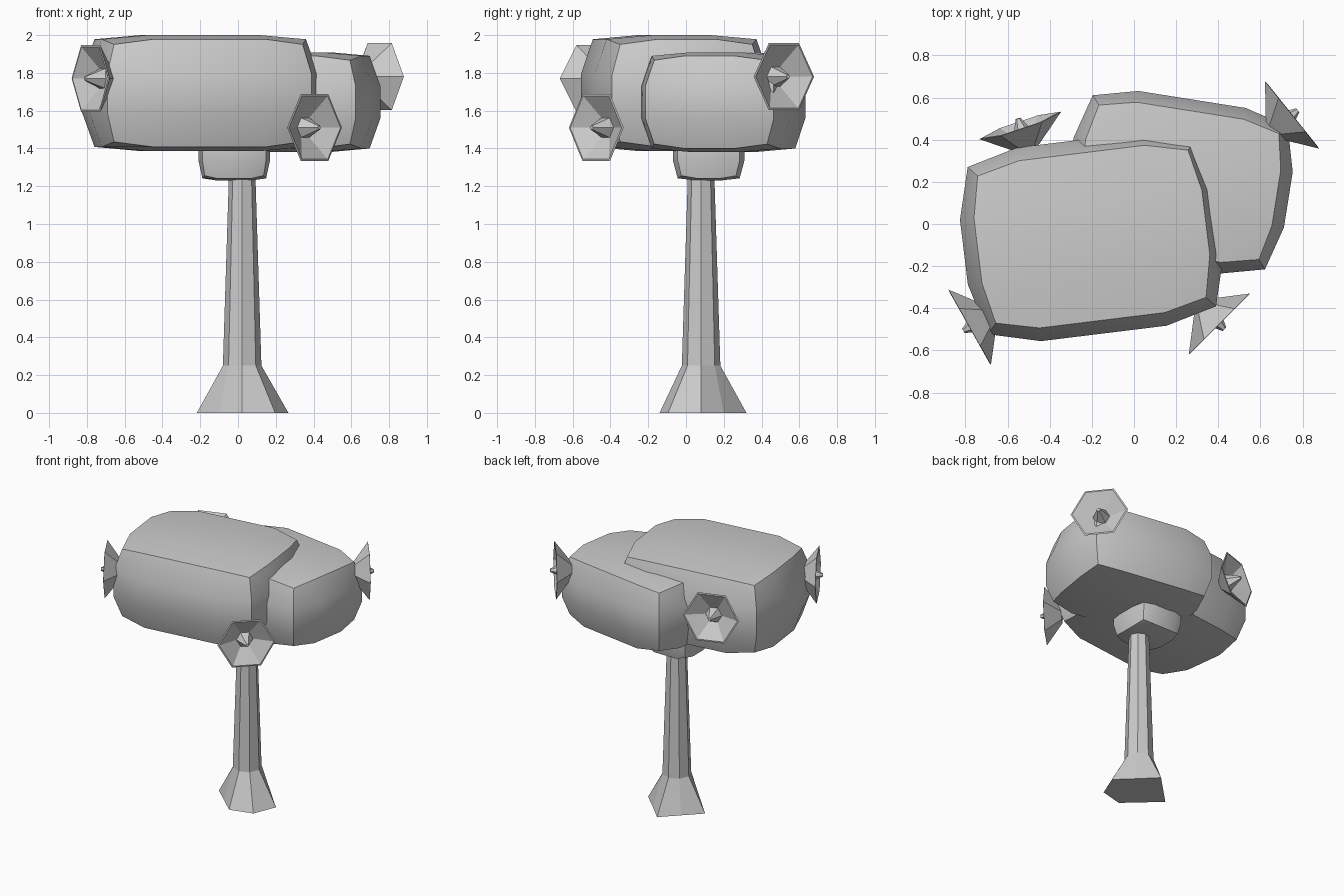
import bpy, bmesh, math
from mathutils import Vector

if "Cube" in bpy.data.objects:
    bpy.data.objects.remove(bpy.data.objects["Cube"])


def finish(bm, name, loc, smooth=False):
    bmesh.ops.recalc_face_normals(bm, faces=bm.faces)
    me = bpy.data.meshes.new(name)
    bm.to_mesh(me)
    bm.free()
    ob = bpy.data.objects.new(name, me)
    bpy.context.collection.objects.link(ob)
    ob.location = loc
    if smooth:
        bpy.ops.object.select_all(action='DESELECT')
        ob.select_set(True)
        bpy.context.view_layer.objects.active = ob
        bpy.ops.object.shade_smooth_by_angle(angle=math.radians(32))
    return ob


def loft(bm, rings, close_ends=True):
    """Join equal-sized rings of points with quads."""
    vs = [[bm.verts.new(p) for p in ring] for ring in rings]
    n = len(vs[0])
    for a, b in zip(vs, vs[1:]):
        for i in range(n):
            j = (i + 1) % n
            bm.faces.new((a[i], a[j], b[j], b[i]))
    if close_ends:
        bm.faces.new(vs[0])
        bm.faces.new(vs[-1])


def ring(n, r, z):
    return [(r * math.cos(math.tau * i / n), r * math.sin(math.tau * i / n), z) for i in range(n)]


def puffy_box(name, loc, turn, scale):
    """Cube cut 3 x 3 per side, with corners and edges pulled in."""
    bm = bmesh.new()
    bmesh.ops.create_cube(bm, size=2)
    bmesh.ops.subdivide_edges(bm, edges=bm.edges[:], cuts=2, use_grid_fill=True)
    outer = ((.612, .545, .503), (.463, .40, .352), (.307, .285, .258))  # face, edge, corner
    inner = (.30, .155, .10)
    for v in bm.verts:
        n = sum(abs(c) > .9 for c in v.co)
        for k in range(3):
            c = v.co[k]
            size = outer[k][n - 1] if abs(c) > .9 else inner[k]
            v.co[k] = math.copysign(size, c) * scale[k]
    ob = finish(bm, name, loc, True)
    ob.rotation_euler.z = math.radians(turn)


def flower(name, loc, direction):
    """Six-sided cup with a thin rim and a spike in the middle."""
    bm = bmesh.new()
    profile = ((.055, -.115), (.205, 0), (.193, .002), (.06, -.07), (.012, .035))
    loft(bm, [ring(6, r, z) for r, z in profile])
    ob = finish(bm, name, loc)
    ob.rotation_euler = Vector(direction).to_track_quat('Z', 'Y').to_euler()


# Trunk: eight-sided, flaring to an uneven foot
foot = [(.245, 0), (.12, .12), (0, .24), (-.12, .12), (-.24, 0), (-.12, -.11), (0, -.22), (.175, -.175)]
bm = bmesh.new()
loft(bm, [[(x, y, 0) for x, y in foot], ring(8, .102, .25), ring(8, .07, 1.26)])
finish(bm, "trunk", (.022, .08, 0))

# Canopy blocks and the collar under them
puffy_box("canopy_main", (-.20, -.06, 1.693), 7, (1, 1, 1))
puffy_box("canopy_side", (.213, .198, 1.645), -9, (.86, .86, .86))
puffy_box("collar", (-.02, .12, 1.39), 0, (.31, .41, .52))

# Flowers on the canopy corners
flower("flower_front_left", (-.78, -.49, 1.77), (-.87, -.49, 0))
flower("flower_front_right", (.405, -.475, 1.51), (.7, -.7, 0))
flower("flower_back_right", (.75, .518, 1.78), (.78, .625, 0))
flower("flower_back_left", (-.54, .468, 1.74), (-.32, .95, .1))
